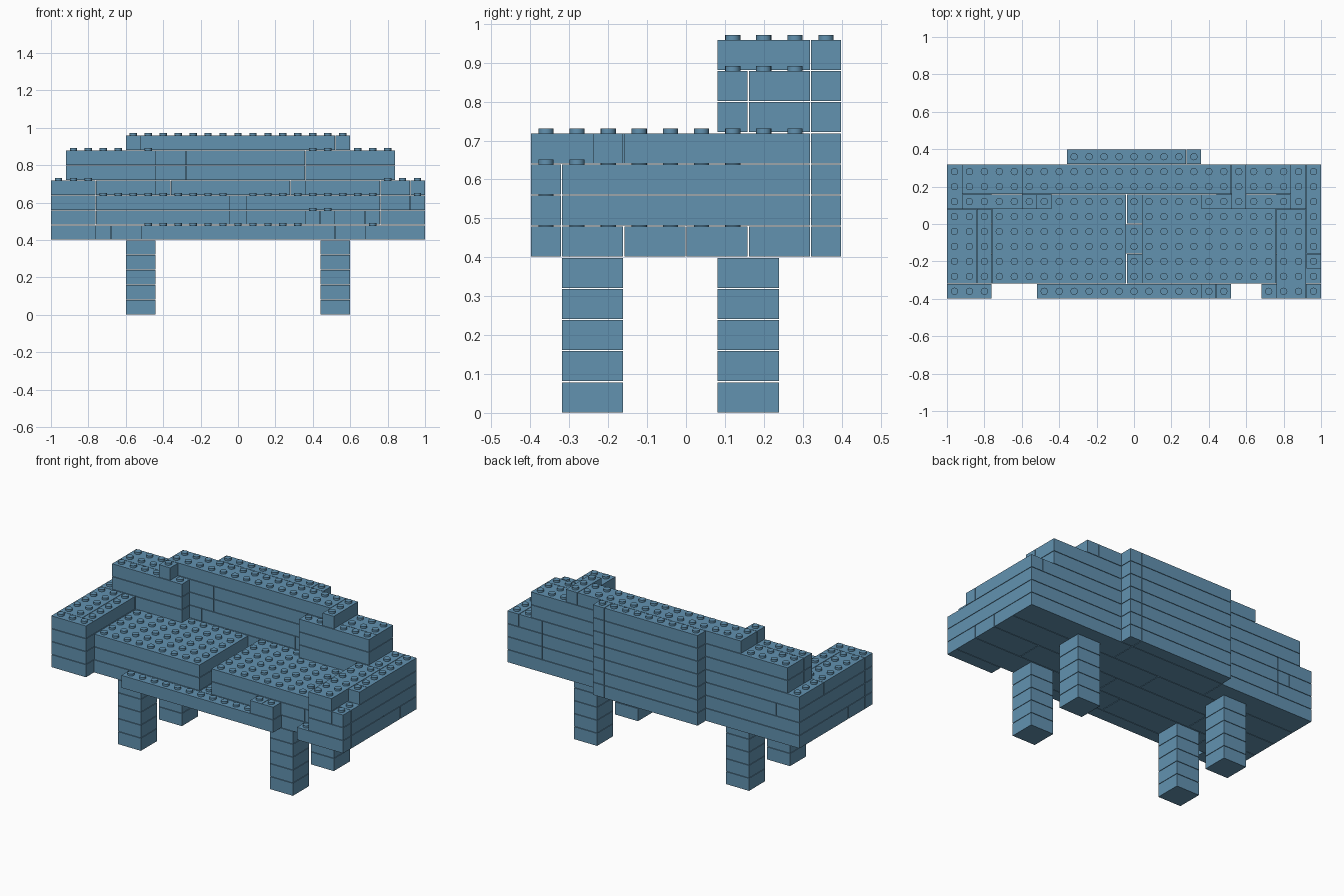
import bpy, bmesh, math
from mathutils import Matrix

if "Cube" in bpy.data.objects:
    bpy.data.objects.remove(bpy.data.objects["Cube"])

U = 0.08            # one stud pitch, also one layer height
GAP = 0.0015        # half of the seam between neighbouring bricks
STUD_R, STUD_H = 0.0195, 0.013

parts = {}          # part name -> list of bricks (x0, x1, y0, y1, layer)
filled = set()      # occupied grid cells


def row(part, layers, ys, *xs):
    """Lay a row of bricks between ys, split along x at each value of xs."""
    for k in layers:
        for x0, x1 in zip(xs, xs[1:]):
            parts.setdefault(part, []).append((x0, x1, ys[0], ys[1], k))
            filled.update((x, y, k) for x in range(x0, x1) for y in range(ys[0], ys[1]))


# Legs: four stacks of 2x2 bricks
for side, x in (("left", 5), ("right", 18)):
    for end, y in (("front", 1), ("back", 6)):
        row(f"{end}_{side}_leg", range(5), (y, y + 2), x, x + 2)

# Base deck and the ledge along its front
row("base", [5], (1, 3), 0, 4, 12, 19, 25)
row("base", [5], (3, 5), 0, 6, 14, 21, 25)
row("base", [5], (5, 7), 0, 4, 12, 19, 25)
row("base", [5], (7, 9), 0, 8, 16, 25)
row("front_ledge", [5], (0, 1), 6, 19)
row("front_ledge", [6], (0, 1), 17, 18, 19)

# Two seat cushions with a channel between them
row("left_cushion", [6, 7], (1, 7), 3, 12)
row("right_cushion", [6], (1, 7), 13, 21, 22)
row("right_cushion", [7], (1, 7), 13, 22)

# Left arm
row("left_arm", [5, 6, 7, 8], (0, 1), 0, 3)
row("left_arm", [6], (1, 9), 0, 3)
row("left_arm", [7], (1, 9), 0, 2, 3)
row("left_arm", [8], (1, 6), 0, 2, 3)
row("left_arm", [8], (6, 9), 0, 3)

# Right arm, stepped down at its outer front corner
row("right_arm", [5], (0, 1), 21, 25)
row("right_arm", [6], (0, 1), 22, 25)
row("right_arm", [7], (0, 1), 22, 24, 25)
row("right_arm", [6, 7], (1, 9), 22, 25)
row("right_arm", [8], (0, 6), 22, 24)
row("right_arm", [8], (2, 3), 24, 25)
row("right_arm", [8], (3, 9), 24, 25)
row("right_arm", [8], (6, 9), 22, 24)

# Backrest with a forward block at each end
row("backrest", [6, 7], (7, 9), 3, 8, 16, 22)
row("backrest", [8], (7, 9), 3, 8, 16, 22)
row("backrest", [9, 10], (7, 9), 1, 9, 17, 23)
row("backrest", [11], (7, 9), 5, 19)
row("left_back_block", [8], (6, 7), 3, 7)
row("left_back_block", [9, 10], (6, 7), 1, 7)
row("left_back_block", [11], (6, 7), 5, 6)
row("right_back_block", [8], (6, 7), 17, 22)
row("right_back_block", [9, 10], (6, 7), 17, 23)
row("right_back_block", [11], (6, 9), 19, 20)

# Full-height panel behind the backrest
row("back_panel", range(5, 12), (9, 10), 8, 16, 17)

blue = bpy.data.materials.new("dusty_blue")
blue.diffuse_color = (0.122, 0.287, 0.434, 1)
blue.use_nodes = True
blue.node_tree.nodes["Principled BSDF"].inputs["Base Color"].default_value = blue.diffuse_color


def add_brick(bm, x0, x1, y0, y1, k):
    """One brick body, with studs where nothing sits on top."""
    size = ((x1 - x0) * U - 2 * GAP, (y1 - y0) * U - 2 * GAP, U - 2 * GAP)
    centre = ((x0 + x1) * U / 2 - 1, (y0 + y1) * U / 2 - 0.4, (k + 0.5) * U)
    bmesh.ops.create_cube(bm, size=1, matrix=Matrix.Translation(centre) @ Matrix.Diagonal((*size, 1)))
    for x in range(x0, x1):
        for y in range(y0, y1):
            if (x, y, k + 1) not in filled:
                z = (k + 1) * U - GAP + STUD_H / 2
                spot = ((x + 0.5) * U - 1, (y + 0.5) * U - 0.4, z)
                bmesh.ops.create_cone(bm, cap_ends=True, segments=16, radius1=STUD_R, radius2=STUD_R,
                                      depth=STUD_H, matrix=Matrix.Translation(spot))


for name, bricks in parts.items():
    bm = bmesh.new()
    for brick in bricks:
        add_brick(bm, *brick)
    mesh = bpy.data.meshes.new(name)
    bm.to_mesh(mesh)
    bm.free()
    mesh.materials.append(blue)
    mesh.shade_smooth()
    mesh.set_sharp_from_angle(angle=math.radians(40))
    bpy.context.collection.objects.link(bpy.data.objects.new(name, mesh))
